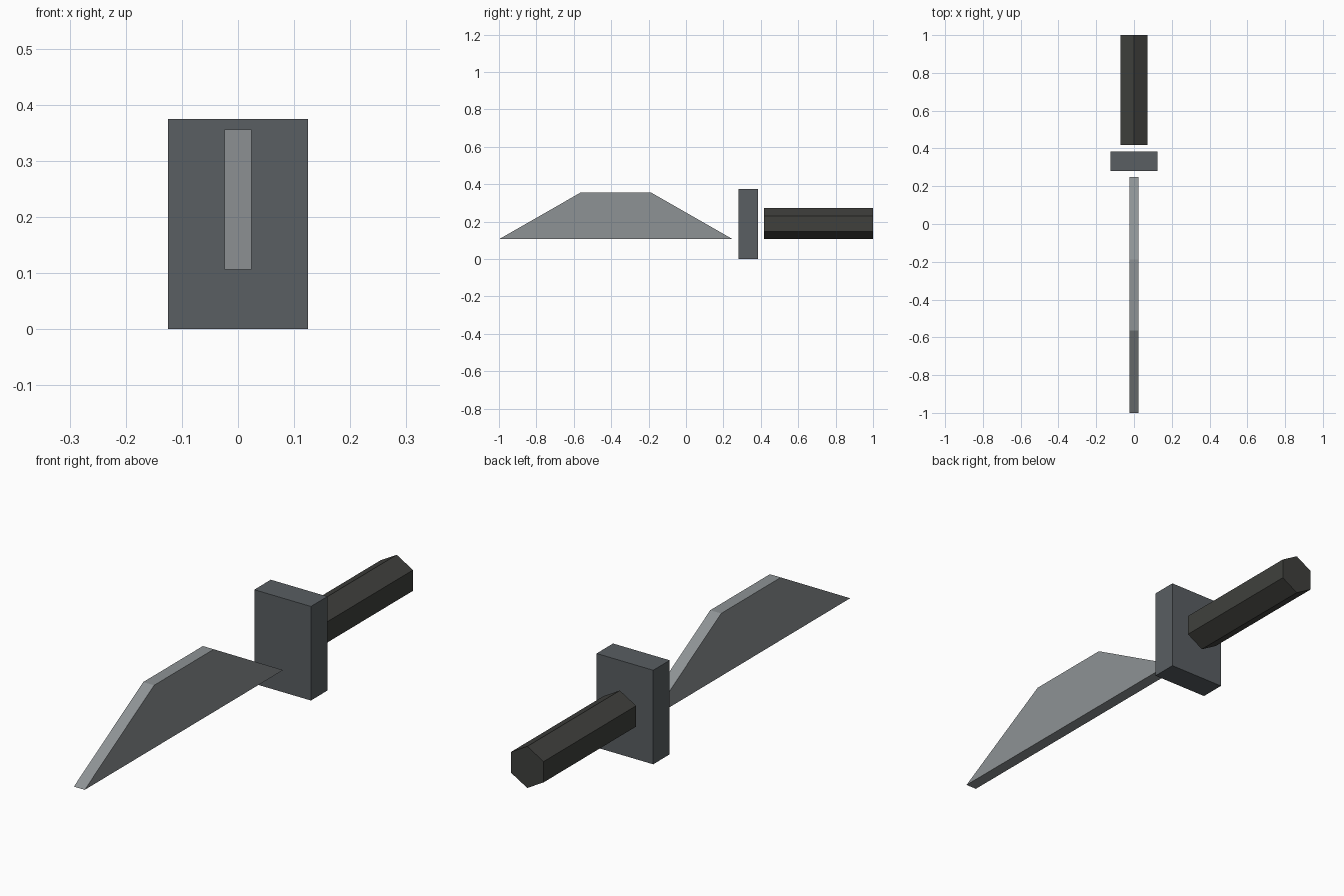
import bpy
import bmesh
import math

if "Cube" in bpy.data.objects:
    bpy.data.objects.remove(bpy.data.objects["Cube"])


def paint(obj, name, color):
    mat = bpy.data.materials.new(name)
    mat.diffuse_color = (*color, 1)
    mat.use_nodes = True
    mat.node_tree.nodes["Principled BSDF"].inputs["Base Color"].default_value = mat.diffuse_color
    obj.data.materials.append(mat)


# Blade: trapezoid side profile (y, z) extruded across x
profile = [(-1.0, 0.106), (0.25, 0.106), (-0.187, 0.356), (-0.563, 0.356)]
half = 0.024
bm = bmesh.new()
face = bm.faces.new([bm.verts.new((-half, y, z)) for y, z in profile])
ext = bmesh.ops.extrude_face_region(bm, geom=[face])
moved = [g for g in ext["geom"] if isinstance(g, bmesh.types.BMVert)]
bmesh.ops.translate(bm, verts=moved, vec=(2 * half, 0, 0))
bmesh.ops.recalc_face_normals(bm, faces=bm.faces)
mesh = bpy.data.meshes.new("blade")
bm.to_mesh(mesh)
bm.free()
blade = bpy.data.objects.new("blade", mesh)
bpy.context.collection.objects.link(blade)
paint(blade, "steel", (0.27, 0.29, 0.30))

# Guard: upright plate between blade and handle
bpy.ops.mesh.primitive_cube_add(size=1, location=(0, 0.333, 0.1875))
guard = bpy.context.object
guard.name = "guard"
guard.scale = (0.25, 0.104, 0.375)
paint(guard, "dark_steel", (0.10, 0.112, 0.122))

# Handle: hexagonal bar along y with a ridge at the top
bpy.ops.mesh.primitive_cylinder_add(vertices=6, radius=0.083, depth=0.583,
                                    location=(0, 0.7085, 0.19),
                                    rotation=(math.pi / 2, 0, 0))
handle = bpy.context.object
handle.name = "handle"
paint(handle, "dark_grip", (0.05, 0.051, 0.046))
